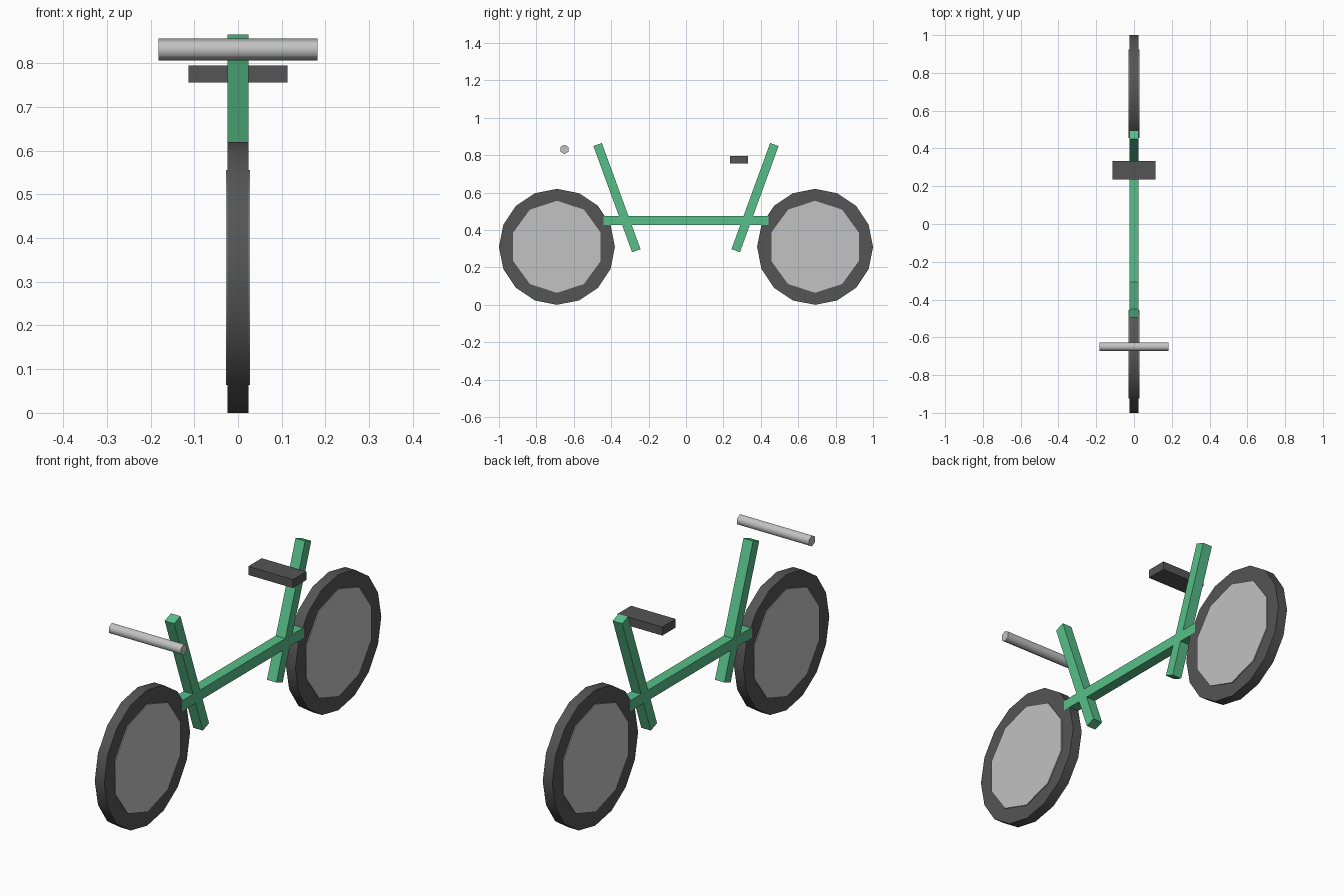
import bpy
from math import radians, pi

cube = bpy.data.objects.get("Cube")
if cube:
    bpy.data.objects.remove(cube, do_unlink=True)


def material(name, rgb):
    mat = bpy.data.materials.new(name)
    mat.use_nodes = True
    color = (*rgb, 1)
    mat.diffuse_color = color
    mat.node_tree.nodes["Principled BSDF"].inputs["Base Color"].default_value = color
    return mat


green = material("frame green", (0.095, 0.52, 0.25))
dark = material("rubber dark grey", (0.09, 0.09, 0.09))
light = material("light grey", (0.54, 0.54, 0.54))


def finish(name, mat):
    obj = bpy.context.object
    obj.name = obj.data.name = name
    obj.data.materials.append(mat)
    return obj


def box(name, mat, center, size, tilt=0):
    bpy.ops.mesh.primitive_cube_add(size=1, location=center, rotation=(tilt, 0, 0))
    obj = finish(name, mat)
    obj.scale = size
    bpy.ops.object.transform_apply(location=False, rotation=False, scale=True)


def cylinder(name, mat, center, radius, width, sides):
    """Cylinder along x with one corner pointing straight up."""
    bpy.ops.mesh.primitive_cylinder_add(vertices=sides, radius=radius, depth=width)
    obj = finish(name, mat)
    obj.rotation_euler = (0, pi / 2, 0)
    bpy.ops.object.transform_apply(location=False, rotation=True, scale=False)
    # The primitive's first corner lies on +y, so turn it up to +z
    obj.rotation_euler = (pi / 2, 0, 0)
    bpy.ops.object.transform_apply(location=False, rotation=True, scale=False)
    obj.location = center
    bpy.ops.object.shade_smooth_by_angle(angle=radians(65))


# Wheels and slanted posts, mirrored front to back
for label, side in (("front", -1), ("rear", 1)):
    hub = (0, side * 0.69, 0.31)
    cylinder(label + "_tyre", dark, hub, 0.31, 0.048, 16)
    cylinder(label + "_wheel_disc", light, hub, 0.246, 0.056, 10)
    box(label + "_post", green, (0, side * 0.369, 0.573),
        (0.048, 0.048, 0.604), -side * radians(20))

# Frame beam, seat and handlebar
box("frame_beam", green, (0, 0, 0.45), (0.0485, 0.88, 0.048))
box("seat", dark, (0, 0.284, 0.775), (0.226, 0.097, 0.039))
cylinder("handlebar", light, (0, -0.65, 0.831), 0.025, 0.364, 6)
